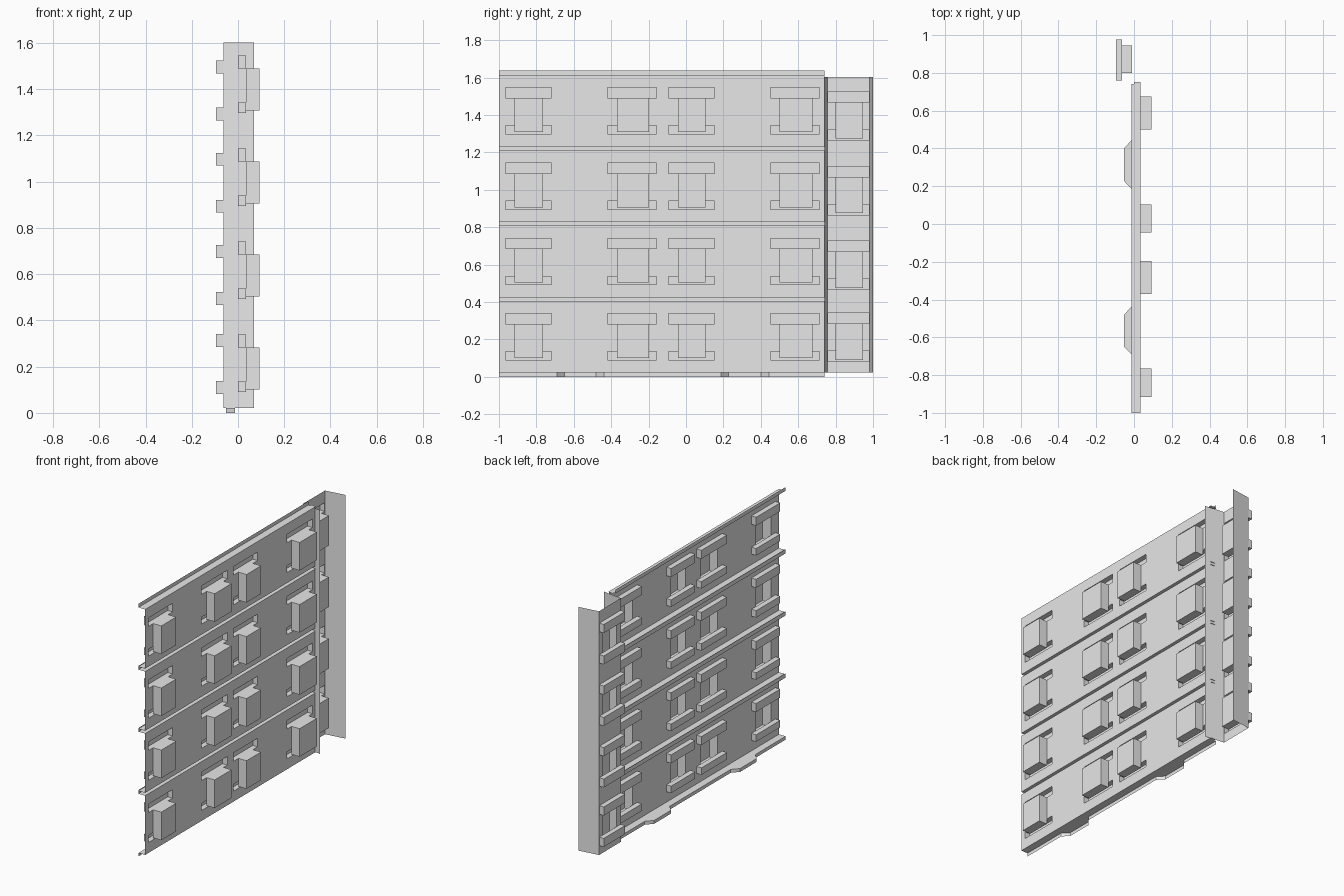
import bpy, bmesh

if "Cube" in bpy.data.objects:
    bpy.data.objects.remove(bpy.data.objects["Cube"], do_unlink=True)

steel = bpy.data.materials.new("plain_grey")
steel.use_nodes = True
GREY = (0.8, 0.8, 0.8, 1)
steel.diffuse_color = GREY
steel.node_tree.nodes["Principled BSDF"].inputs["Base Color"].default_value = GREY


def quad(bm, *pts):
    bm.faces.new([bm.verts.new(p) for p in pts])


def finish(bm, name):
    bmesh.ops.remove_doubles(bm, verts=bm.verts, dist=0.0001)
    bmesh.ops.recalc_face_normals(bm, faces=bm.faces)
    mesh = bpy.data.meshes.new(name)
    bm.to_mesh(mesh)
    bm.free()
    mesh.materials.append(steel)
    bpy.context.collection.objects.link(bpy.data.objects.new(name, mesh))


def pressed_sheet(bm, x, area, holes):
    """Flat sheet facing x with rectangular openings (y0, y1, z0, z1)."""
    rects = [area] + holes
    ys = sorted({round(v, 5) for r in rects for v in r[:2]})
    zs = sorted({round(v, 5) for r in rects for v in r[2:]})
    for a, b in zip(ys, ys[1:]):
        for c, d in zip(zs, zs[1:]):
            my, mz = (a + b) / 2, (c + d) / 2
            if not any(h[0] < my < h[1] and h[2] < mz < h[3] for h in holes):
                quad(bm, (x, a, c), (x, b, c), (x, b, d), (x, a, d))


def pocket(bm, x0, x1, rect):
    """Five-sided pocket, open at x0 and closed at x1."""
    a, b, c, d = rect
    ring = [(a, c), (b, c), (b, d), (a, d)]
    quad(bm, *[(x1, y, z) for y, z in ring])
    for (ya, za), (yb, zb) in zip(ring, ring[1:] + ring[:1]):
        quad(bm, (x0, ya, za), (x0, yb, zb), (x1, yb, zb), (x1, ya, za))


def lip(bm, x, path, z, z_end):
    """Horizontal lip from x out to the path, then a vertical rim."""
    for (xa, ya), (xb, yb) in zip(path, path[1:]):
        quad(bm, (x, ya, z), (x, yb, z), (xb, yb, z), (xa, ya, z))
        quad(bm, (xa, ya, z), (xb, yb, z), (xb, yb, z_end), (xa, ya, z_end))


# Wall panels: pressed sheets with deep boxes outward and shallow bars inward
SHEET, RIM, TAB = 0.034, -0.014, -0.052
START, END, PITCH = -1.0, 0.74, 0.4025
bays = [(-0.965, -0.719, -0.917, -0.765), (-0.42, -0.158, -0.37, -0.197),
        (-0.094, 0.152, -0.044, 0.104), (0.452, 0.714, 0.5, 0.676)]
straight = [(RIM, START), (RIM, END)]
tabbed = [(RIM, START)]
for y0, y1 in ((-0.69, -0.438), (0.187, 0.443)):
    tabbed += [(RIM, y0), (TAB, y0 + 0.04), (TAB, y1 - 0.042), (RIM, y1)]
tabbed.append((RIM, END))

for row in range(4):
    z = row * PITCH
    low, high = z + 0.022, z + 0.406
    bm = bmesh.new()
    holes = []
    for bar0, bar1, box0, box1 in bays:
        box = (box0, box1, z + 0.101, z + 0.283)
        top_bar = (bar0, bar1, z + 0.283, z + 0.338)
        low_bar = (bar0, bar1, z + 0.09, z + 0.135)
        pocket(bm, SHEET, 0.092, box)
        pocket(bm, SHEET, 0.0, top_bar)
        pocket(bm, SHEET, 0.0, low_bar)
        holes += [box, top_bar, low_bar]
    pressed_sheet(bm, SHEET, (START, END, low, high), holes)
    lip(bm, SHEET, straight if row else tabbed, low, z)
    lip(bm, SHEET, straight, high, z + 0.43)
    # Small end tongues reaching into the post
    for h in (low, high):
        quad(bm, (0, END, h), (SHEET, END, h), (SHEET, 0.751, h), (0, 0.751, h))
    finish(bm, "wall_panel_%d" % (row + 1))

# End post: channel with splayed sides and the same pressed pattern
WEB, LIPX = -0.063, 0.07
Y0, Y1, BOTTOM, TOP = 0.757, 0.981, 0.022, 1.602
bm = bmesh.new()
holes = []
for top in (0.341, 0.726, 1.125, 1.524):
    box = (0.8, 0.945, top - 0.25, top - 0.056)
    top_bar = (Y0 + 0.003, Y1 - 0.003, top - 0.056, top)
    low_bar = (Y0 + 0.003, Y1 - 0.003, top - 0.259, top - 0.204)
    pocket(bm, WEB, -0.01, box)
    pocket(bm, WEB, -0.095, top_bar)
    pocket(bm, WEB, -0.095, low_bar)
    holes += [box, top_bar, low_bar]
pressed_sheet(bm, WEB, (Y0, Y1, BOTTOM, TOP), holes)
for inner, outer in ((Y0, END), (Y1, 1.0)):
    quad(bm, (WEB, inner, BOTTOM), (LIPX, outer, BOTTOM),
         (LIPX, outer, TOP), (WEB, inner, TOP))
finish(bm, "end_post")
